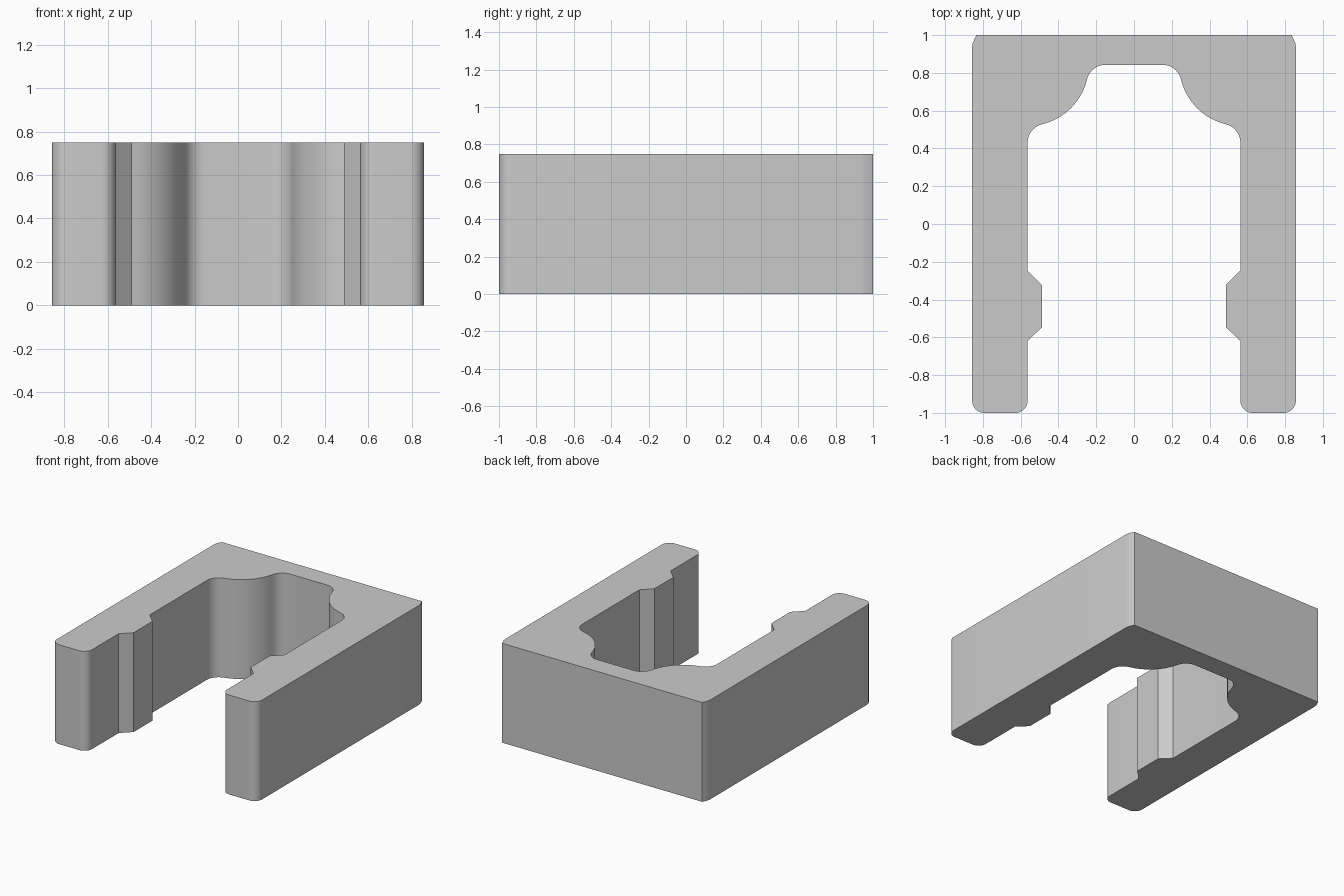
import bpy
import bmesh
from math import cos, sin, radians

cube = bpy.data.objects.get("Cube")
if cube:
    bpy.data.objects.remove(cube, do_unlink=True)

HEIGHT = 0.75
OUTER, INNER = 0.857, 0.563


def arc(cx, cy, r, start, end, steps=10):
    """Points along an arc, angles in degrees."""
    angles = [radians(start + (end - start) * i / steps) for i in range(steps + 1)]
    return [(cx + r * cos(a), cy + r * sin(a)) for a in angles]


# Left half of the outline, from the back edge round the leg to the recess
tip = 0.065
half = [(0.835, 1.0), (0.854, 0.957), (OUTER, 0.937)]
half += arc(OUTER - tip, tip - 1, tip, 0, -90)              # rounded leg tip
half += arc(INNER + tip, tip - 1, tip, -90, -180)
half += [(INNER, -0.62), (0.488, -0.547),                   # retaining bump
         (0.488, -0.322), (INNER, -0.247)]
half += arc(0.463, 0.431, 0.1, 0, 76.7)                     # side fillet
half += arc(0.56, 0.84, 0.32, 256.7, 193.3, 16)[1:]         # bulging shoulder
half += arc(0.151, 0.743, 0.1, 13.3, 90)[1:]                # recess fillet

# Mirror the outline and extrude it upward
outline = half + [(-x, y) for x, y in reversed(half)]
bm = bmesh.new()
base = bm.faces.new([bm.verts.new((x, y, 0)) for x, y in outline])
top = bmesh.ops.extrude_face_region(bm, geom=[base], use_keep_orig=True)["geom"]
bmesh.ops.translate(bm, vec=(0, 0, HEIGHT),
                    verts=[g for g in top if isinstance(g, bmesh.types.BMVert)])
bmesh.ops.recalc_face_normals(bm, faces=bm.faces)

mesh = bpy.data.meshes.new("clip_body")
bm.to_mesh(mesh)
bm.free()
clip = bpy.data.objects.new("clip_body", mesh)
bpy.context.collection.objects.link(clip)

# Plain grey material
grey = bpy.data.materials.new("light_grey")
grey.use_nodes = True
colour = (0.6, 0.6, 0.6, 1)
grey.diffuse_color = colour
grey.node_tree.nodes["Principled BSDF"].inputs["Base Color"].default_value = colour
mesh.materials.append(grey)

# Smooth the fillets, keep the corners sharp
bpy.ops.object.select_all(action="DESELECT")
clip.select_set(True)
bpy.context.view_layer.objects.active = clip
bpy.ops.object.shade_smooth_by_angle(angle=radians(30))
